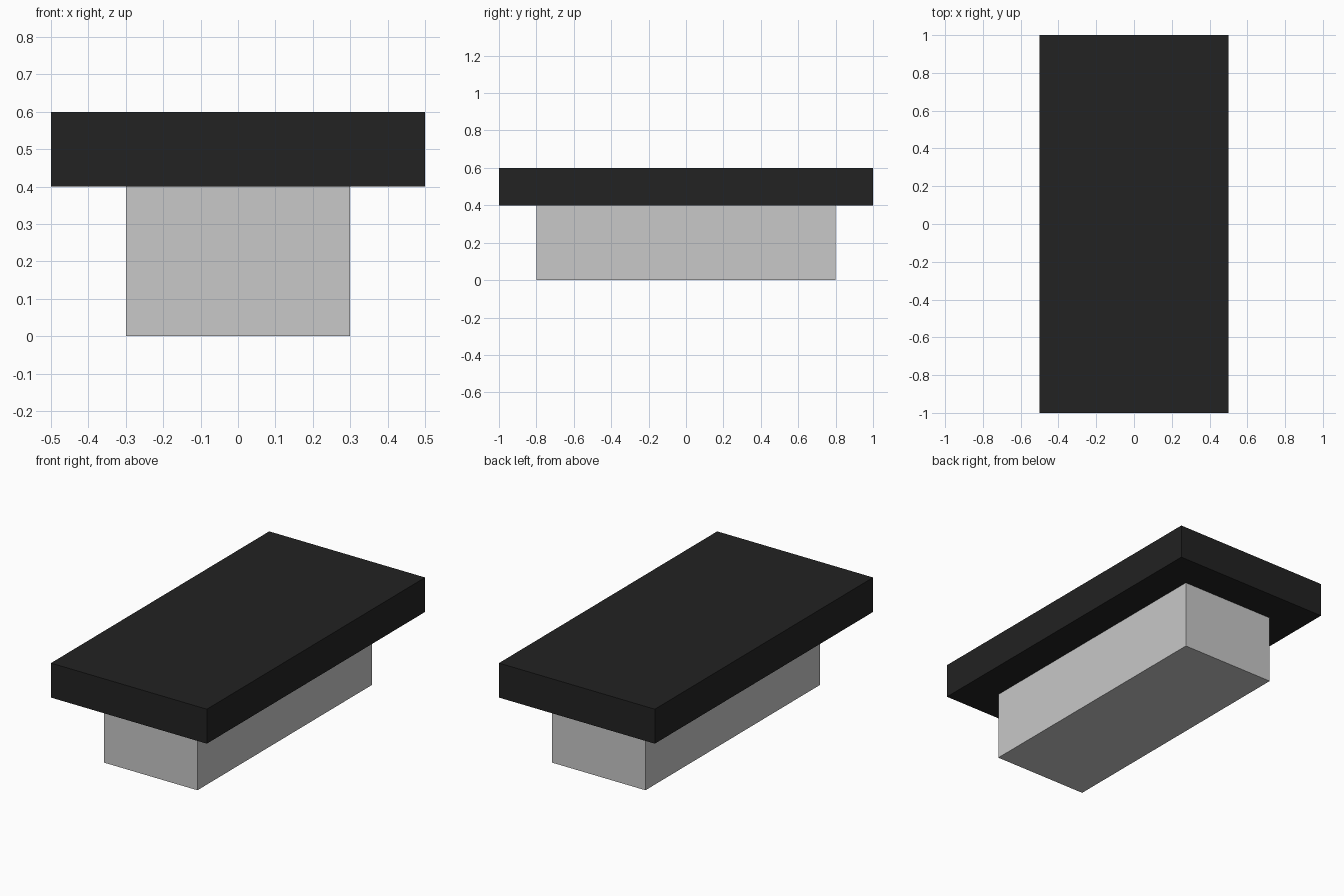
import bpy

if "Cube" in bpy.data.objects:
    bpy.data.objects.remove(bpy.data.objects["Cube"])


def material(name, value):
    m = bpy.data.materials.new(name)
    m.diffuse_color = (value, value, value, 1)
    m.use_nodes = True
    m.node_tree.nodes["Principled BSDF"].inputs["Base Color"].default_value = m.diffuse_color
    return m


def box(name, size, z_bottom, mat):
    """Box centred on x and y, resting on z_bottom."""
    bpy.ops.mesh.primitive_cube_add(size=1, location=(0, 0, z_bottom + size[2] / 2))
    ob = bpy.context.object
    ob.name = name
    ob.scale = size
    bpy.ops.object.transform_apply(location=False, rotation=False, scale=True)
    ob.data.materials.append(mat)
    return ob


# Pale plinth carrying a wider black slab
box("base", (0.6, 1.6, 0.4), 0.0, material("light grey", 0.578))
box("top_slab", (1.0, 2.0, 0.2), 0.4, material("black", 0.016))
